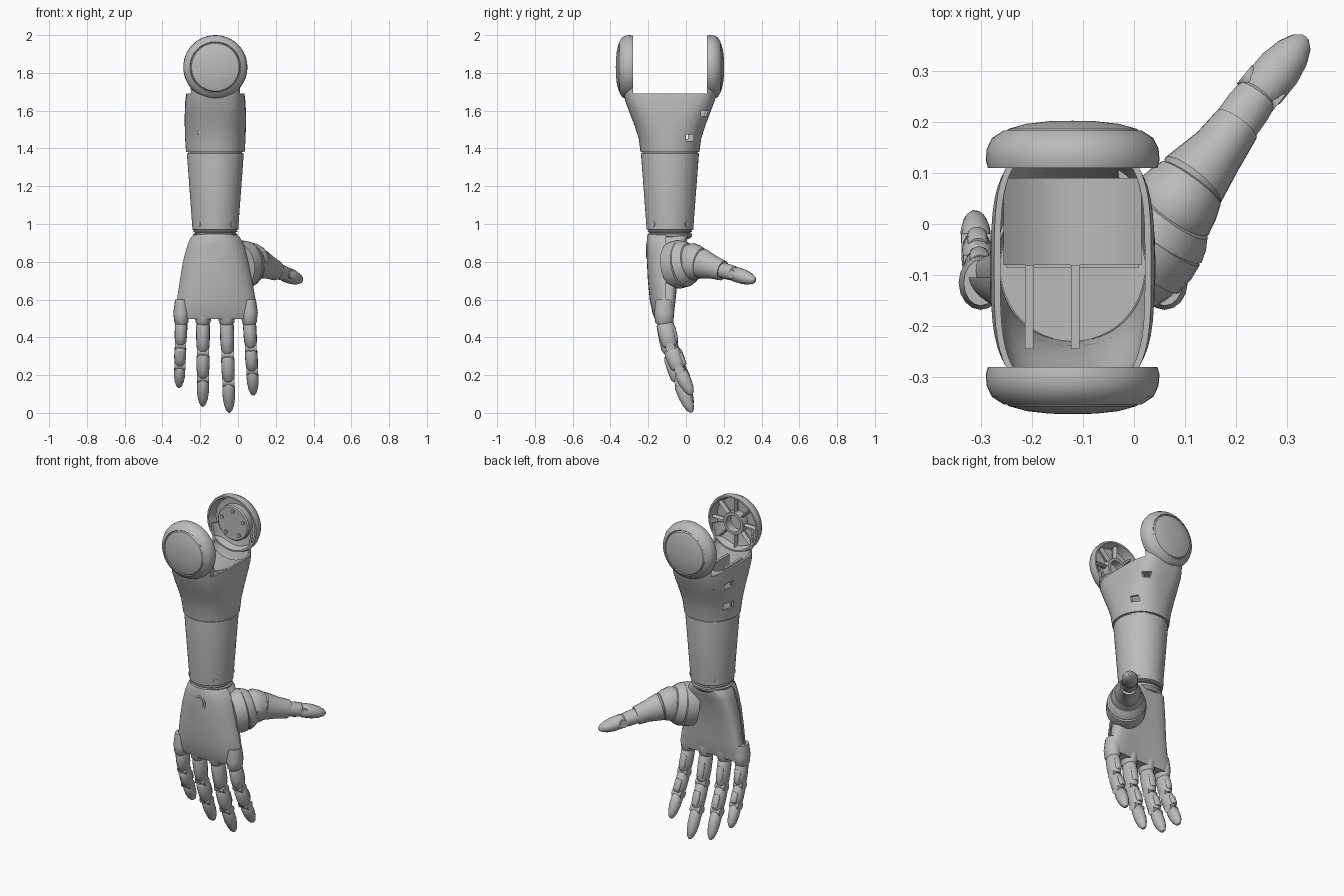
import bpy, bmesh, math
from mathutils import Vector

cube = bpy.data.objects.get("Cube")
if cube:
    bpy.data.objects.remove(cube, do_unlink=True)

grey = bpy.data.materials.new("matte grey")
grey.use_nodes = True
grey.diffuse_color = (0.5, 0.5, 0.5, 1)
grey.node_tree.nodes["Principled BSDF"].inputs["Base Color"].default_value = (0.5, 0.5, 0.5, 1)

CX, CY = -0.12, -0.085      # arm axis
ELBOW_Z = 1.83              # elbow pivot height


def activate(ob):
    bpy.ops.object.select_all(action='DESELECT')
    ob.select_set(True)
    bpy.context.view_layer.objects.active = ob


def smooth(ob, angle=35):
    activate(ob)
    bpy.ops.object.shade_smooth_by_angle(angle=math.radians(angle))
    return ob


def loft(name, rings, caps=True):
    """Skin a list of equal-length point rings."""
    bm = bmesh.new()
    rows = [[bm.verts.new(p) for p in ring] for ring in rings]
    n = len(rows[0])
    for a, b in zip(rows, rows[1:]):
        for i in range(n):
            j = (i + 1) % n
            bm.faces.new((a[i], a[j], b[j], b[i]))
    if caps:
        bm.faces.new(rows[0][::-1])
        bm.faces.new(rows[-1])
        bmesh.ops.recalc_face_normals(bm, faces=bm.faces[:])
    me = bpy.data.meshes.new(name)
    bm.to_mesh(me)
    bm.free()
    me.materials.append(grey)
    ob = bpy.data.objects.new(name, me)
    bpy.context.collection.objects.link(ob)
    return smooth(ob)


def oval(x, y, z, hx, hy, n=2.0, arch=0.0, count=48):
    """Horizontal superellipse ring; arch bends its sides toward +y."""
    pts = []
    for i in range(count):
        a = 2 * math.pi * i / count
        c, s = math.cos(a), math.sin(a)
        u = math.copysign(abs(c) ** (2 / n), c)
        v = math.copysign(abs(s) ** (2 / n), s)
        pts.append(Vector((x + hx * u, y + hy * v + arch * u * u, z)))
    return pts


def tube(name, pts, radii, side, count=16):
    """Loft oval sections (half width, half depth) along a path."""
    pts = [Vector(p) for p in pts]
    rings = []
    for i, (p, (a, b)) in enumerate(zip(pts, radii)):
        d = (pts[min(i + 1, len(pts) - 1)] - pts[max(i - 1, 0)]).normalized()
        s = (Vector(side) - d * d.dot(Vector(side))).normalized()
        t = d.cross(s)
        rings.append([p + s * a * math.cos(2 * math.pi * k / count)
                      + t * b * math.sin(2 * math.pi * k / count) for k in range(count)])
    return loft(name, rings)


def rod(name, a, b, r, count=20):
    side = (0, 0, 1) if abs(a[2] - b[2]) < 0.01 else (1, 0, 0)
    return tube(name, [a, b], [(r, r)] * 2, side, count)


def box(name, lo, hi):
    (x0, y0, z0), (x1, y1, z1) = lo, hi
    return loft(name, [[(x0, y0, z), (x1, y0, z), (x1, y1, z), (x0, y1, z)] for z in (z0, z1)])


def shell(ob, thickness, cutters):
    """Thicken an open skin, cut it and apply the result."""
    activate(ob)
    mod = ob.modifiers.new("thickness", 'SOLIDIFY')
    mod.thickness, mod.offset = thickness, -1
    bpy.ops.object.modifier_apply(modifier=mod.name)
    for c in cutters:
        activate(ob)
        mod = ob.modifiers.new("cut", 'BOOLEAN')
        mod.operation, mod.solver, mod.object = 'DIFFERENCE', 'EXACT', c
        bpy.ops.object.modifier_apply(modifier=mod.name)
        bpy.data.objects.remove(c, do_unlink=True)
    smooth(ob)


# Forearm and wrist
loft("forearm", [oval(CX, CY, z, r, r * 1.02) for z, r in (
    (0.968, 0.115), (0.972, 0.121), (0.985, 0.122), (1.365, 0.15), (1.374, 0.149),
    (1.377, 0.142), (1.4, 0.142))])
loft("wrist", [oval(CX, CY, z, r, r) for z, r in (
    (0.92, 0.10), (0.935, 0.116), (0.947, 0.118), (0.95, 0.108), (0.956, 0.108),
    (0.958, 0.118), (0.964, 0.116), (0.975, 0.1))])
for k in range(4):
    a = math.radians(45 + 90 * k)
    d = Vector((math.cos(a), math.sin(a), 0))
    c = Vector((CX, CY, 1.0))
    rod("wrist_screw", c + d * 0.11, c + d * 0.127, 0.013, 12)

# Elbow sleeve: flared shell opened between two prongs
sleeve = loft("elbow_sleeve", [oval(CX, CY, z, hx, hy, n) for z, hx, hy, n in (
    (1.38, 0.155, 0.156, 2.1), (1.45, 0.16, 0.165, 2.2), (1.52, 0.162, 0.187, 2.5),
    (1.58, 0.162, 0.21, 2.9), (1.65, 0.16, 0.236, 3.4), (1.70, 0.152, 0.25, 3.5),
    (1.75, 0.152, 0.258, 3.5), (1.80, 0.16, 0.262, 3.5))], caps=False)
shell(sleeve, 0.012, [
    box("gap_cutter", (-0.5, CY - 0.195, 1.69), (0.3, CY + 0.195, 2.1)),
    box("slot_cutter", (-0.4, -0.06, 1.58), (-0.2, 0.02, 1.615)),
    box("slot_cutter", (-0.4, -0.06, 1.45), (-0.2, 0.01, 1.49)),
    box("slot_cutter", (-0.04, 0.0, 1.44), (0.2, 0.04, 1.475)),
    box("slot_cutter", (-0.03, 0.08, 1.57), (0.02, 0.3, 1.6))])

# Inside of the sleeve: curved saddle, bulkhead and two ribs
saddle = [(CX - 0.135 + 0.27 * i / 12, 1.685 - 0.06 * (1 - (i / 6 - 1) ** 2)) for i in range(13)]
saddle += [(CX + 0.13, 1.6), (CX - 0.13, 1.6)]
loft("elbow_saddle", [[(x, y, z) for x, z in saddle] for y in (-0.08, CY + 0.175)])
box("bulkhead", (CX - 0.13, -0.085, 1.4), (CX + 0.13, -0.075, 1.62))
for x in (-0.205, -0.115):
    box("sleeve_rib", (x - 0.008, -0.245, 1.47), (x + 0.008, -0.08, 1.66))

# Elbow prong heads: dished rounded discs with a raised cap
DISC = ((0.001, 0.25), (0.14, 0.245), (0.156, 0.195), (0.166, 0.195), (0.17, 0.21),
        (0.168, 0.232), (0.158, 0.253), (0.135, 0.268), (0.131, 0.264), (0.126, 0.271),
        (0.09, 0.281), (0.045, 0.286), (0.001, 0.287))


def disc_ring(r, y, count=48):
    return [(CX + r * math.cos(2 * math.pi * k / count), y,
             ELBOW_Z + r * math.sin(2 * math.pi * k / count)) for k in range(count)]


for side, label in ((-1, "front"), (1, "rear")):
    loft(label + "_elbow_disc", [disc_ring(r, CY + side * y) for r, y in DISC])

# Front prong: hub and spokes
loft("front_hub", [disc_ring(r, CY - y) for r, y in (
    (0.05, 0.25), (0.05, 0.2), (0.066, 0.2), (0.066, 0.25))])
for k in range(8):
    a = 2 * math.pi * k / 8
    d = Vector((math.cos(a), 0, math.sin(a)))
    c = Vector((CX, CY - 0.228, ELBOW_Z))
    tube("front_spoke", [c + d * 0.06, c + d * 0.148], [(0.022, 0.008)] * 2, (0, 1, 0), 4)

# Rear prong: cover plate with studs
loft("rear_cover", [disc_ring(r, CY + y) for r, y in (
    (0.105, 0.25), (0.105, 0.212), (0.098, 0.205), (0.001, 0.205))])
for k in range(5):
    a = 2 * math.pi * k / 5 + 0.3
    x, z = CX + 0.075 * math.cos(a), ELBOW_Z + 0.075 * math.sin(a)
    rod("rear_stud", (x, CY + 0.198, z), (x, CY + 0.21, z), 0.011, 10)

# Hand: palm core with a back shell over it
HAND = ((0.945, -0.12, 0.105, -0.09, 0.105), (0.925, -0.12, 0.128, -0.092, 0.108),
        (0.88, -0.117, 0.148, -0.10, 0.102), (0.80, -0.118, 0.168, -0.11, 0.09),
        (0.70, -0.116, 0.186, -0.117, 0.078), (0.60, -0.115, 0.202, -0.117, 0.068),
        (0.53, -0.115, 0.212, -0.115, 0.056), (0.50, -0.115, 0.208, -0.112, 0.046))


def hand_rings(inset):
    return [oval(x, y, z, hx - inset, hy - inset, 2.6, 0.025) for z, x, hx, y, hy in HAND]


loft("palm", hand_rings(0.008)[::-1])
back = loft("hand_back_shell", hand_rings(0)[::-1], caps=False)
back.data.flip_normals()
shell(back, 0.007, [box("palm_cutter", (-0.5, -0.105, 0.4), (0.3, 0.2, 1.0))])
rod("hand_button", (CX, -0.209, 0.86), (CX, -0.19, 0.86), 0.045, 28)
rod("hand_button_centre", (CX, -0.213, 0.86), (CX, -0.19, 0.86), 0.034, 28)

# Fingers: name, base x, tip x, tip z, tip y, width
FINGERS = (("little", -0.30, -0.312, 0.135, 0.015, 0.033),
           ("ring", -0.185, -0.186, 0.035, 0.03, 0.036),
           ("middle", -0.06, -0.046, 0.003, 0.03, 0.037),
           ("index", 0.06, 0.082, 0.095, 0.03, 0.035))
BONE = ((0.05, 0.78), (0.16, 1.0), (0.6, 1.0), (0.86, 0.92), (0.95, 0.7))
TIP = ((0.04, 0.78), (0.16, 1.0), (0.5, 0.98), (0.75, 0.8), (0.92, 0.52), (1.0, 0.2))


def phalanx(name, a, b, w, d, shape, side):
    tube(name, [a.lerp(b, t) for t, _ in shape], [(w * s, d * s) for _, s in shape], side)


for label, x0, x1, z1, y1, w in FINGERS:
    def joint(t):
        return Vector((x0 + (x1 - x0) * t, -0.115 + (y1 + 0.115) * t ** 1.5, 0.49 + (z1 - 0.49) * t))
    j = [joint(t) for t in (0, 0.37, 0.67, 1)]
    tube(label + "_knuckle", [(x0, -0.115, z) for z in (0.60, 0.53, 0.48, 0.465)],
         [(w, 0.045), (w + 0.01, 0.053), (w + 0.004, 0.048), (w * 0.8, 0.035)], (1, 0, 0))
    for k, depth in enumerate((0.046, 0.042, 0.036)):
        phalanx(f"{label}_finger_{k + 1}", j[k], j[k + 1], w * (1 - 0.05 * k), depth,
                TIP if k == 2 else BONE, (1, 0, 0))
        off = Vector((w * 0.88, 0, 0))
        rod(f"{label}_hinge_{k + 1}", j[k] - off, j[k] + off, 0.026, 14)
    # Tendon guides on the inner side
    for k in (0, 1):
        mid = j[k].lerp(j[k + 1], 0.55) + Vector((0, 0.036, 0.005))
        phalanx(f"{label}_pad_{k + 1}", mid + (j[k] - j[k + 1]) * 0.3,
                mid + (j[k + 1] - j[k]) * 0.3, w * 0.6, 0.014, BONE, (1, 0, 0))

# Thumb: folded base, then two jointed segments
BASE = ((0.0, -0.07, 0.78, 0.115), (0.045, -0.01, 0.79, 0.115), (0.075, 0.03, 0.80, 0.092),
        (0.115, 0.085, 0.79, 0.074), (0.165, 0.145, 0.77, 0.057), (0.205, 0.2, 0.752, 0.049))
path, radii = [], []
for i, (a, b) in enumerate(zip(BASE, BASE[1:])):
    for t, fold in ((0.0, 1.0), (0.5, 1.03), (0.9, 1.0), (0.95, 0.93)):
        p = Vector(a).lerp(Vector(b), t) if i < 3 else Vector(a).lerp(Vector(b), t * 0.95)
        r = p[3] * (fold if i < 3 else 1.0)
        path.append(p[:3])
        radii.append((r * 1.08, r * 0.95))
tube("thumb_base", path, radii, (0, 0, 1), 24)
t0, t1, t2, t3 = (Vector(p) for p in ((0.185, 0.175, 0.76), (0.222, 0.225, 0.745),
                                      (0.25, 0.265, 0.735), (0.335, 0.365, 0.70)))
phalanx("thumb_middle", t0, t2, 0.042, 0.045, BONE, (0, 0, 1))
phalanx("thumb_tip", t1.lerp(t2, 0.5), t3, 0.04, 0.045, TIP, (0, 0, 1))
across = (t3 - t1).cross(Vector((0, 0, 1))).normalized() * 0.044
rod("thumb_hinge", t2 - across, t2 + across, 0.024, 14)
